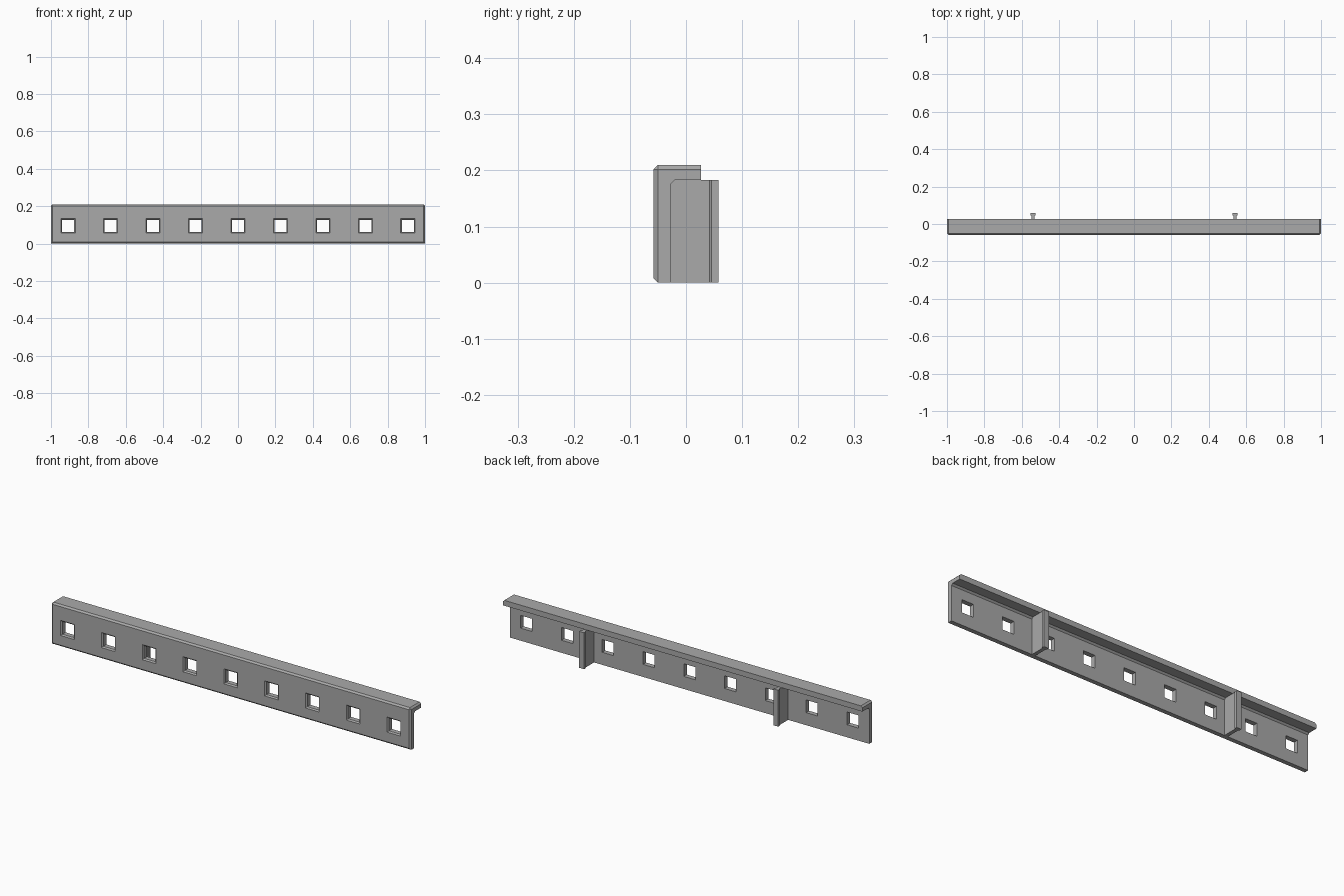
import bpy, bmesh

cube = bpy.data.objects.get("Cube")
if cube:
    bpy.data.objects.remove(cube, do_unlink=True)

# Main dimensions
HALF = 1.0
FRONT, PLATE_BACK, FLANGE_BACK, REAR = -0.058, -0.028, 0.027, 0.058
TOP, UNDER = 0.21, 0.183
CHAMFER = 0.008
HOLES, PITCH, HOLE_Z = 9, 0.227, 0.095

grey = bpy.data.materials.new("plain_grey")
grey.use_nodes = True
colour = (0.4, 0.4, 0.4, 1)
grey.diffuse_color = colour
grey.node_tree.nodes["Principled BSDF"].inputs["Base Color"].default_value = colour


def add_object(name, bm):
    bmesh.ops.recalc_face_normals(bm, faces=bm.faces)
    mesh = bpy.data.meshes.new(name)
    bm.to_mesh(mesh)
    bm.free()
    mesh.materials.append(grey)
    obj = bpy.data.objects.new(name, mesh)
    bpy.context.collection.objects.link(obj)
    return obj


def loft(bm, rings):
    """Skin a stack of matching point rings and cap both ends."""
    loops = [[bm.verts.new(p) for p in ring] for ring in rings]
    for a, b in zip(loops, loops[1:]):
        for i in range(len(a)):
            j = (i + 1) % len(a)
            bm.faces.new((a[i], a[j], b[j], b[i]))
    bm.faces.new(loops[0])
    bm.faces.new(loops[-1])


# Angle rail: L profile with a small inner corner chamfer
profile = [(FRONT, 0), (PLATE_BACK, 0), (PLATE_BACK, UNDER - CHAMFER),
           (PLATE_BACK + CHAMFER, UNDER), (FLANGE_BACK, UNDER),
           (FLANGE_BACK, TOP), (FRONT, TOP)]
bm = bmesh.new()
loft(bm, [[(x, y, z) for y, z in profile] for x in (-HALF, HALF)])


def is_outer(edge):
    a, b = (v.co for v in edge.verts)
    on_front = max(a.y, b.y) < FRONT + 1e-4
    top_end = min(a.z, b.z) > TOP - 1e-4 and abs(a.x - b.x) < 1e-4
    back_edge = min(a.y, b.y) > FLANGE_BACK - 1e-4
    return on_front or (top_end and not back_edge)


# Chamfer the outside edges of the front and top
bmesh.ops.bevel(bm, geom=[e for e in bm.edges if is_outer(e)], offset=CHAMFER,
                offset_type='OFFSET', segments=1, affect='EDGES', profile=0.5)
rail = add_object("angle_rail", bm)

# Row of square holes with chamfered front rims
bm = bmesh.new()
for i in range(HOLES):
    cx = (i - (HOLES - 1) / 2) * PITCH
    rings = []
    for y, h in ((FRONT - 0.004, 0.042), (FRONT + 0.006, 0.032), (0, 0.032)):
        rings.append([(cx + sx * h, y, HOLE_Z + sz * h)
                      for sx, sz in ((-1, -1), (1, -1), (1, 1), (-1, 1))])
    loft(bm, rings)
cutter = add_object("hole_cutter", bm)
cutter.hide_render = True

cut = rail.modifiers.new("holes", 'BOOLEAN')
cut.operation = 'DIFFERENCE'
cut.solver = 'EXACT'
cut.object = cutter
bpy.context.view_layer.update()
graph = bpy.context.evaluated_depsgraph_get()
result = bpy.data.meshes.new_from_object(rail.evaluated_get(graph))
rail.modifiers.clear()
rail.data = result
bpy.data.objects.remove(cutter, do_unlink=True)

# Two rear brackets: a web with a wider head
half_section = [(0.009, PLATE_BACK - 0.005), (0.009, 0.042),
                (0.0135, 0.0455), (0.0135, REAR)]
section = half_section + [(-x, y) for x, y in reversed(half_section)]
for name, cx in (("left_bracket", 0.54), ("right_bracket", -0.54)):
    bm = bmesh.new()
    loft(bm, [[(cx + x, y, z) for x, y in section] for z in (0, UNDER)])
    add_object(name, bm)
